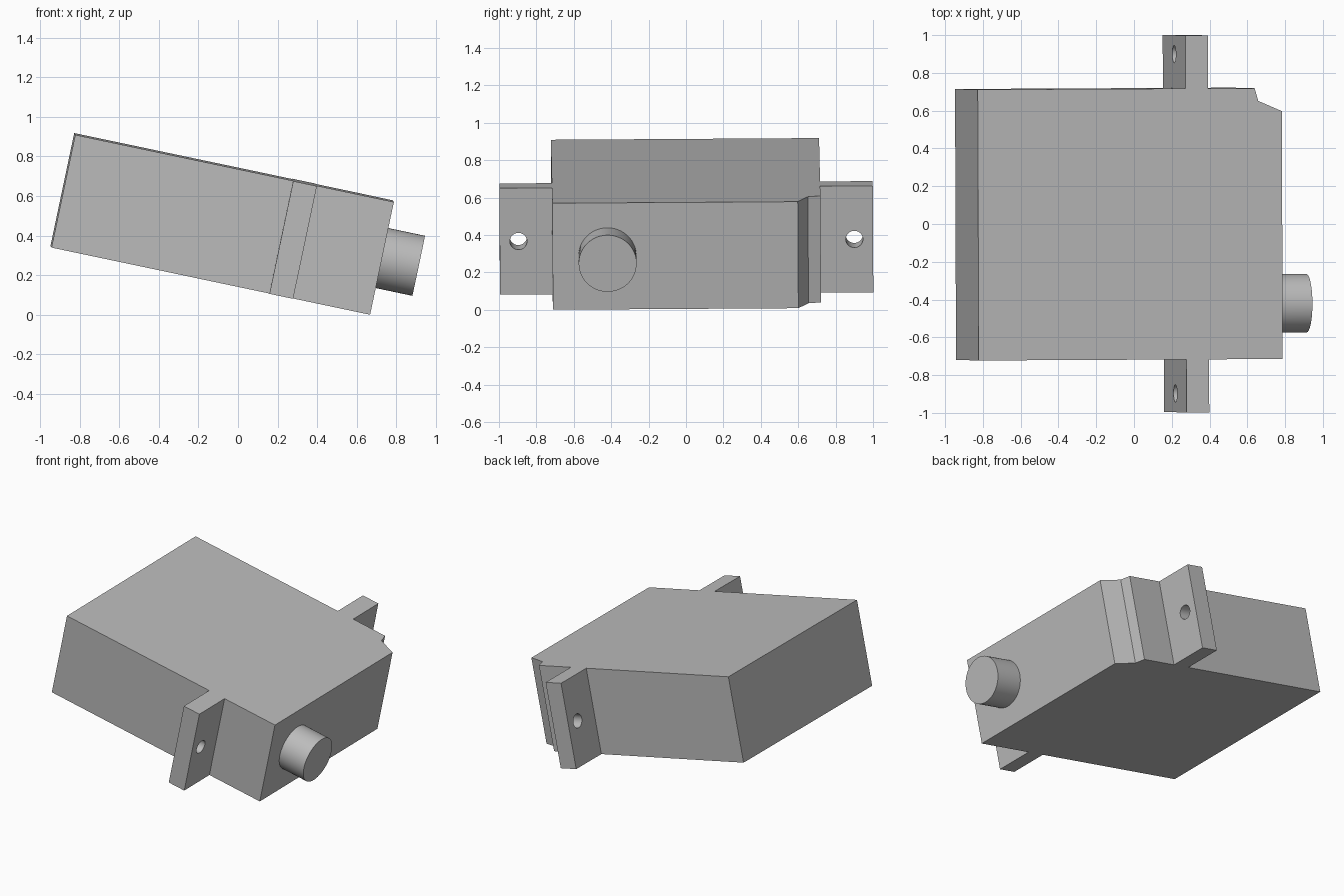
import bpy
import bmesh
from math import radians, pi
from mathutils import Matrix, Euler

cube = bpy.data.objects.get("Cube")
if cube:
    bpy.data.objects.remove(cube, do_unlink=True)

# One plain grey for every part
grey = bpy.data.materials.new("Plain grey")
grey.use_nodes = True
colour = (0.5, 0.5, 0.5, 1)
grey.diffuse_color = colour
grey.node_tree.nodes["Principled BSDF"].inputs["Base Color"].default_value = colour

# Whole housing leans forward, with a very slight roll and turn
POSE = Matrix.Translation((-0.08, 0, 0.459)) @ Euler((0.0065, radians(11.9), 0.005)).to_matrix().to_4x4()

BACK, NOSE = -0.8225, 0.8225      # body ends along its length
SIDE, HALF = 0.717, 0.291         # half width and half thickness
EAR_BACK, EAR_NOSE, EAR_TIP = 0.302, 0.424, 0.998
HOLE_R, SHAFT_R = 0.046, 0.155


def add_object(name, bm):
    bmesh.ops.recalc_face_normals(bm, faces=bm.faces)
    mesh = bpy.data.meshes.new(name)
    bm.to_mesh(mesh)
    bm.free()
    obj = bpy.data.objects.new(name, mesh)
    bpy.context.collection.objects.link(obj)
    mesh.materials.append(grey)
    obj.matrix_world = POSE
    return obj


def cylinder(name, radius, start, end, across):
    """Cylinder lying along the body's length."""
    bm = bmesh.new()
    place = Matrix.Translation(((start + end) / 2, across, 0)) @ Matrix.Rotation(pi / 2, 4, "Y")
    bmesh.ops.create_cone(bm, cap_ends=True, segments=48, radius1=radius,
                          radius2=radius, depth=end - start, matrix=place)
    return add_object(name, bm)


def activate(obj):
    bpy.ops.object.select_all(action="DESELECT")
    obj.select_set(True)
    bpy.context.view_layer.objects.active = obj


# Housing: plan outline with two mounting ears and a notched corner, extruded
outline = [
    (BACK, -SIDE), (EAR_BACK, -SIDE), (EAR_BACK, -EAR_TIP),
    (EAR_NOSE, -EAR_TIP), (EAR_NOSE, -SIDE), (NOSE, -SIDE),
    (NOSE, 0.595), (0.695, 0.65), (0.676, SIDE),
    (EAR_NOSE, SIDE), (EAR_NOSE, EAR_TIP), (EAR_BACK, EAR_TIP),
    (EAR_BACK, SIDE), (BACK, SIDE),
]
bm = bmesh.new()
base = bm.faces.new([bm.verts.new((u, v, -HALF)) for u, v in outline])
top = bmesh.ops.extrude_face_region(bm, geom=[base])["geom"]
bmesh.ops.translate(bm, vec=(0, 0, 2 * HALF),
                    verts=[g for g in top if isinstance(g, bmesh.types.BMVert)])
housing = add_object("housing", bm)

# Screw holes through both ears
for side in (-1, 1):
    cutter = cylinder("hole_cutter", HOLE_R, EAR_BACK - 0.1, EAR_NOSE + 0.1, side * 0.898)
    cutter.hide_render = True
    cut = housing.modifiers.new("screw_hole", "BOOLEAN")
    cut.operation = "DIFFERENCE"
    cut.solver = "EXACT"
    cut.object = cutter
    activate(housing)
    bpy.ops.object.modifier_apply(modifier=cut.name)
    bpy.data.objects.remove(cutter, do_unlink=True)

# Output shaft on the nose
shaft = cylinder("output_shaft", SHAFT_R, NOSE - 0.02, 1.013, -0.424)

for part in (housing, shaft):
    activate(part)
    bpy.ops.object.shade_smooth_by_angle(angle=radians(30))
